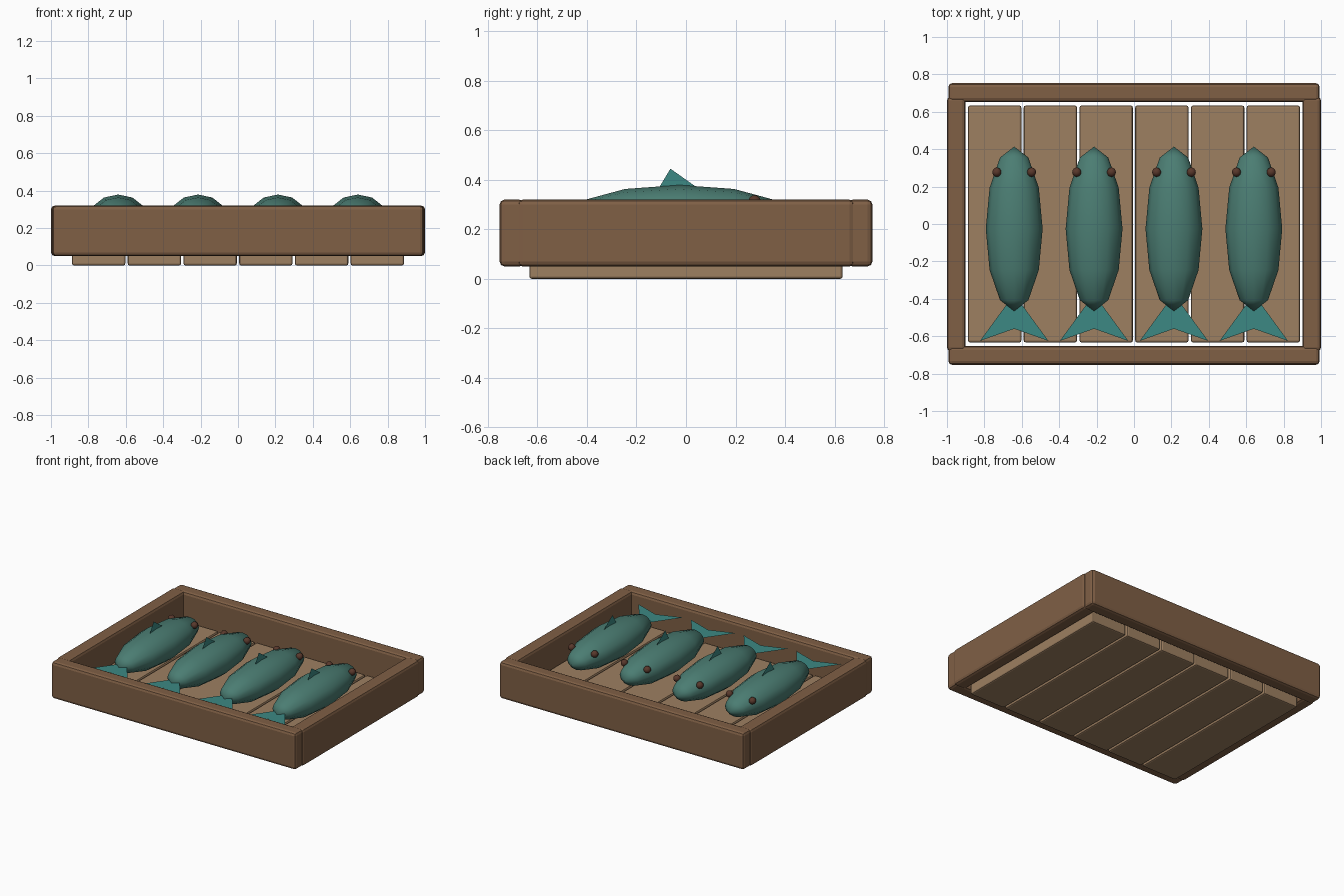
import bpy, bmesh
from mathutils import Matrix

cube = bpy.data.objects.get("Cube")
if cube:
    bpy.data.objects.remove(cube, do_unlink=True)


def material(name, rgb):
    mat = bpy.data.materials.new(name)
    mat.use_nodes = True
    mat.diffuse_color = (*rgb, 1)
    node = next(n for n in mat.node_tree.nodes if n.type == 'BSDF_PRINCIPLED')
    node.inputs["Base Color"].default_value = (*rgb, 1)
    return mat


FRAME = material("frame_wood", (0.215, 0.115, 0.06))
SLAT = material("slat_wood", (0.34, 0.215, 0.12))
SKIN = material("fish_skin", (0.07, 0.205, 0.17))
FIN = material("fish_fin", (0.045, 0.25, 0.23))
EYE = material("fish_eye", (0.10, 0.04, 0.025))


def add_object(name, bm, mat, smooth=False):
    for face in bm.faces:
        face.smooth = smooth
    mesh = bpy.data.meshes.new(name)
    bm.to_mesh(mesh)
    bm.free()
    mesh.materials.append(mat)
    obj = bpy.data.objects.new(name, mesh)
    bpy.context.collection.objects.link(obj)
    return obj


def board(name, center, size, bevel, mat):
    bm = bmesh.new()
    bmesh.ops.create_cube(bm, size=1)
    bmesh.ops.scale(bm, vec=size, verts=bm.verts)
    bmesh.ops.bevel(bm, geom=bm.edges[:], offset=bevel, segments=2,
                    profile=0.5, affect='EDGES')
    add_object(name, bm, mat).location = center


def ellipsoid(name, center, radii, segments, rings, mat):
    bm = bmesh.new()
    bmesh.ops.create_uvsphere(bm, u_segments=segments, v_segments=rings, radius=1)
    # poles point along the length of the fish
    bmesh.ops.rotate(bm, matrix=Matrix.Rotation(1.5707963, 3, 'X'), verts=bm.verts)
    bmesh.ops.scale(bm, vec=radii, verts=bm.verts)
    add_object(name, bm, mat, smooth=True).location = center


def sheet(name, outlines, x, mat):
    bm = bmesh.new()
    for points in outlines:
        bm.faces.new([bm.verts.new(p) for p in points])
    bmesh.ops.remove_doubles(bm, verts=bm.verts, dist=0.0001)
    add_object(name, bm, mat).location.x = x


# Crate walls
for name, side in (("front", -1), ("back", 1)):
    board(f"{name}_rail", (0, side * 0.703, 0.185), (1.985, 0.1, 0.27), 0.02, FRAME)
for name, side in (("right", -1), ("left", 1)):
    board(f"{name}_rail", (side * 0.95, 0, 0.185), (0.1, 1.36, 0.27), 0.02, FRAME)

# Floor slats
for i in range(6):
    board(f"floor_slat_{i + 1}", ((i - 2.5) * 0.298, 0, 0.06),
          (0.285, 1.266, 0.12), 0.01, SLAT)

# Row of fish: body, eyes, forked tail and dorsal fin
for i in range(4):
    x = (i - 1.5) * 0.427
    n = i + 1
    ellipsoid(f"fish_body_{n}", (x, -0.026, 0.26), (0.152, 0.44, 0.119), 12, 6, SKIN)
    for name, side in (("right", -1), ("left", 1)):
        ellipsoid(f"{name}_eye_{n}", (x + side * 0.093, 0.277, 0.313),
                  (0.025, 0.025, 0.025), 10, 8, EYE)
    root, notch = (0, -0.375, 0.26), (0, -0.56, 0.26)
    sheet(f"tail_fin_{n}", [(root, (-0.183, -0.625, 0.26), notch),
                            (root, notch, (0.183, -0.625, 0.26))], x, FIN)
    sheet(f"dorsal_fin_{n}", [((0, -0.126, 0.34), (0, 0.085, 0.34),
                               (0, -0.063, 0.445))], x, FIN)
